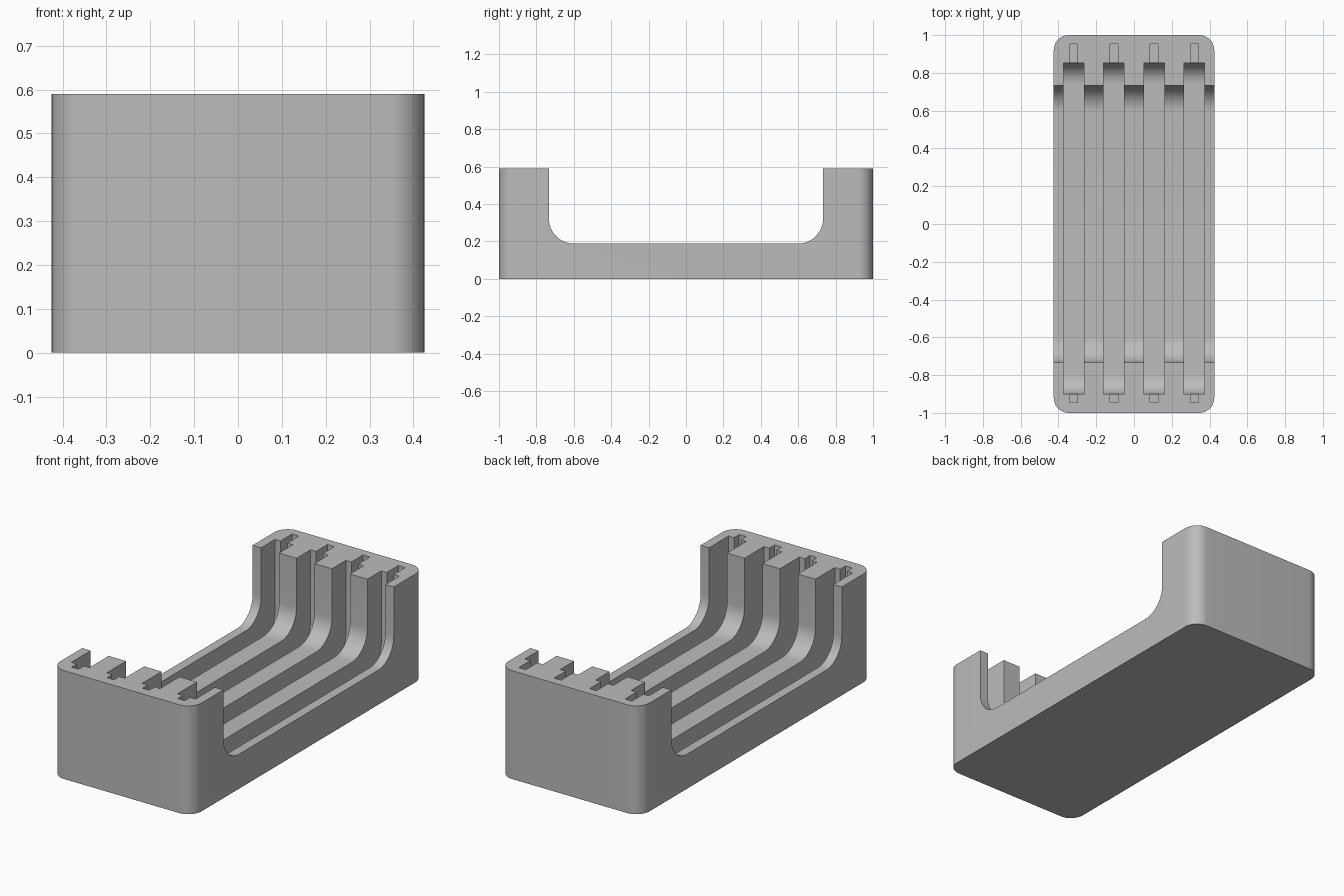
import bpy, bmesh, math
from mathutils import Vector

if "Cube" in bpy.data.objects:
    bpy.data.objects.remove(bpy.data.objects["Cube"])

WIDTH, LENGTH, HEIGHT = 0.85, 2.0, 0.59
SLOT_WIDTH, PITCH = 0.108, 0.2133
SLOT_FLOOR, SLOT_RADIUS = 0.08, 0.11
SLOT_FRONT, SLOT_BACK = -0.90, 0.853
TOP = 0.8  # height of cutters above the body

grey = bpy.data.materials.new("light grey")
grey.use_nodes = True
colour = (0.5, 0.5, 0.5, 1)
grey.diffuse_color = colour
grey.node_tree.nodes["Principled BSDF"].inputs["Base Color"].default_value = colour


def arc(cx, cy, r, start, steps=12):
    """Quarter circle points, counter-clockwise from the start angle in degrees."""
    angles = [math.radians(start + 90 * i / steps) for i in range(steps + 1)]
    return [(cx + r * math.cos(a), cy + r * math.sin(a)) for a in angles]


def prism(name, points, offset):
    """Solid made by sweeping a closed loop of 3D points along an offset."""
    bm = bmesh.new()
    face = bm.faces.new([bm.verts.new(p) for p in points])
    new = bmesh.ops.extrude_face_region(bm, geom=[face])["geom"]
    verts = [v for v in new if isinstance(v, bmesh.types.BMVert)]
    bmesh.ops.translate(bm, verts=verts, vec=Vector(offset))
    bmesh.ops.recalc_face_normals(bm, faces=bm.faces)
    mesh = bpy.data.meshes.new(name)
    bm.to_mesh(mesh)
    bm.free()
    mesh.materials.append(grey)
    ob = bpy.data.objects.new(name, mesh)
    bpy.context.collection.objects.link(ob)
    return ob


def trough(name, x, width, y0, y1, floor, r):
    """Cutter with a U-shaped side profile and rounded lower corners."""
    side = [(y1, TOP), (y0, TOP)]
    side += arc(y0 + r, floor + r, r, 180) + arc(y1 - r, floor + r, r, 270)
    return prism(name, [(x - width / 2, y, z) for y, z in side], (width, 0, 0))


def notch(name, x, y0, y1):
    """Narrow upright groove cutter."""
    h, z = 0.021, SLOT_FLOOR + SLOT_RADIUS
    loop = [(x - h, y0, z), (x + h, y0, z), (x + h, y1, z), (x - h, y1, z)]
    return prism(name, loop, (0, 0, TOP - z))


# Body block with rounded upright corners
r = 0.08
cx, cy = WIDTH / 2 - r, LENGTH / 2 - r
outline = arc(cx, cy, r, 0) + arc(-cx, cy, r, 90) + arc(-cx, -cy, r, 180) + arc(cx, -cy, r, 270)
body = prism("slotted_holder", [(x, y, 0) for x, y in outline], (0, 0, HEIGHT))

# Open middle, then four slots with a groove at each end
cutters = [trough("middle_cutter", 0, 1.2, -0.733, 0.733, 0.188, 0.135)]
for i in range(4):
    x = (i - 1.5) * PITCH
    cutters += [
        trough("slot_cutter", x, SLOT_WIDTH, SLOT_FRONT, SLOT_BACK, SLOT_FLOOR, SLOT_RADIUS),
        notch("back_groove_cutter", x, SLOT_BACK - 0.01, 0.952),
        notch("front_groove_cutter", x, -0.945, SLOT_FRONT + 0.01),
    ]

bpy.ops.object.select_all(action="DESELECT")
bpy.context.view_layer.objects.active = body
body.select_set(True)
for cutter in cutters:
    mod = body.modifiers.new("cut", "BOOLEAN")
    mod.operation = "DIFFERENCE"
    mod.solver = "EXACT"
    mod.object = cutter
    bpy.ops.object.modifier_apply(modifier=mod.name)
    bpy.data.objects.remove(cutter)

bpy.ops.object.shade_smooth_by_angle(angle=math.radians(30))
